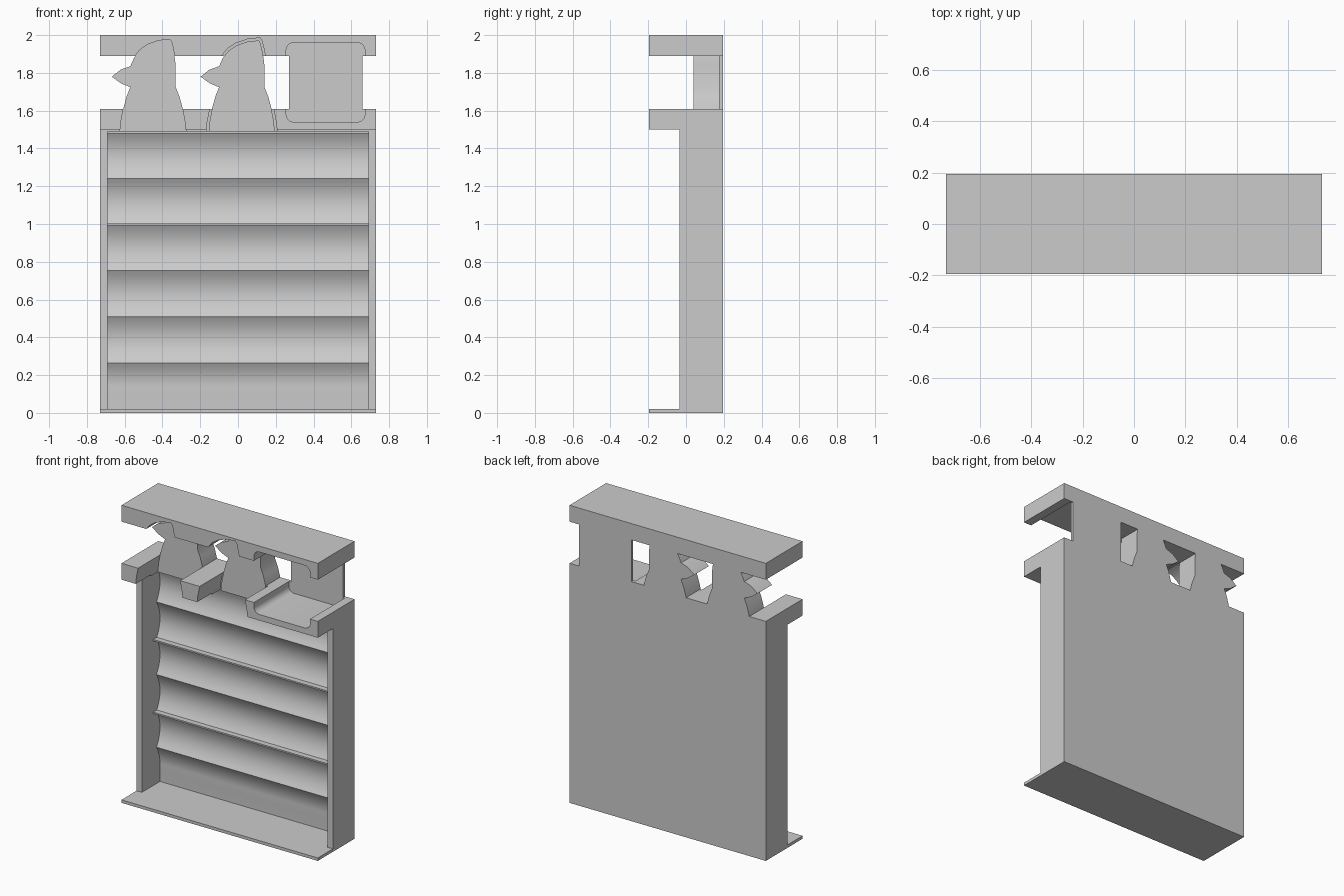
import bpy, bmesh, math
from mathutils import Vector

cube = bpy.data.objects.get("Cube")
if cube:
    bpy.data.objects.remove(cube, do_unlink=True)

grey = bpy.data.materials.new("light_grey")
grey.use_nodes = True
colour = (0.6, 0.6, 0.6, 1)
grey.diffuse_color = colour
grey.node_tree.nodes["Principled BSDF"].inputs["Base Color"].default_value = colour

W, D = 0.73, 0.195       # half width and half depth
INNER = 0.69             # half width of the panel opening
FRAME = -0.035           # front of the side posts


def prism(name, outline, axis, lo, hi):
    """Extrude an outline: (y, z) along x, or (x, z) along y."""
    def place(p, t):
        return Vector((t, p[0], p[1])) if axis == "x" else Vector((p[0], t, p[1]))
    bm = bmesh.new()
    face = bm.faces.new([bm.verts.new(place(p, lo)) for p in outline])
    out = bmesh.ops.extrude_face_region(bm, geom=[face])
    shift = place((0, 0), hi - lo)
    bmesh.ops.translate(bm, vec=shift,
                        verts=[v for v in out["geom"] if isinstance(v, bmesh.types.BMVert)])
    bmesh.ops.recalc_face_normals(bm, faces=bm.faces[:])
    mesh = bpy.data.meshes.new(name)
    bm.to_mesh(mesh)
    bm.free()
    mesh.materials.append(grey)
    obj = bpy.data.objects.new(name, mesh)
    bpy.context.collection.objects.link(obj)
    return obj


def box(name, x0, x1, y0, y1, z0, z1):
    return prism(name, [(x0, z0), (x1, z0), (x1, z1), (x0, z1)], "y", y0, y1)


def smooth(obj):
    bpy.ops.object.select_all(action="DESELECT")
    obj.select_set(True)
    bpy.context.view_layer.objects.active = obj
    bpy.ops.object.shade_smooth_by_angle(angle=math.radians(25))


def carve(obj, cutters):
    for cutter in cutters:
        mod = obj.modifiers.new("cut", "BOOLEAN")
        mod.operation, mod.solver, mod.object = "DIFFERENCE", "EXACT", cutter
        bpy.context.view_layer.objects.active = obj
        bpy.ops.object.modifier_apply(modifier=mod.name)


def rounded_rect(x0, x1, z0, z1, r, steps=5):
    pts = []
    corners = [(x1 - r, z1 - r), (x0 + r, z1 - r), (x0 + r, z0 + r), (x1 - r, z0 + r)]
    for i, (cx, cz) in enumerate(corners):
        for k in range(steps + 1):
            a = math.pi / 2 * (i + k / steps)
            pts.append((cx + r * math.cos(a), cz + r * math.sin(a)))
    return pts


# Bird silhouette, measured from its own centre line
bird = [(-0.175, 1.49), (-0.169, 1.55), (-0.155, 1.62), (-0.138, 1.68), (-0.12, 1.724),
        (-0.17, 1.745), (-0.218, 1.78), (-0.17, 1.818), (-0.12, 1.835), (-0.1, 1.88),
        (-0.07, 1.917), (-0.03, 1.945), (0.03, 1.966), (0.09, 1.972), (0.1, 1.955),
        (0.112, 1.9), (0.12, 1.84), (0.12, 1.725), (0.14, 1.675), (0.155, 1.62),
        (0.168, 1.55), (0.175, 1.49)]


def bird_outline(cx, grow_x=1.0, grow_z=1.0):
    return [(cx + x * grow_x, 1.7 + (z - 1.7) * grow_z) for x, z in bird]


# Top beam and shelf
top_beam = box("top_beam", -W, W, -D, D, 1.89, 2.0)
shelf = prism("shelf", [(-D, 1.5), (FRAME, 1.5), (FRAME, 1.49), (D, 1.49), (D, 1.61), (-D, 1.61)],
              "x", -W, W)

# Recesses cut from the front
bird_centres = [-0.45, 0.02]
cutters = [
    prism("cutter_first", bird_outline(bird_centres[0], 1.0, 1.02), "y", -0.3, 0.045),
    prism("cutter_second", bird_outline(bird_centres[1], 1.08, 1.05), "y", -0.3, 0.05),
    prism("cutter_rounded", rounded_rect(0.255, 0.672, 1.54, 1.96, 0.04), "y", -0.3, 0.175),
]
for part in (top_beam, shelf):
    carve(part, cutters)
    smooth(part)
for cutter in cutters:
    bpy.data.objects.remove(cutter, do_unlink=True)

# Bird shaped pillars and the thin panel beside them
for side, cx in zip(("right", "middle"), bird_centres):
    smooth(prism("bird_pillar_" + side, bird_outline(cx), "y", 0.04, D))
box("thin_panel", 0.27, 0.66, 0.175, D, 1.58, 1.92)

# Side posts and floor
for side, s in (("left", 1), ("right", -1)):
    box("side_post_" + side, min(s * INNER, s * W), max(s * INNER, s * W), FRAME, D, 0.02, 1.49)
box("floor_plate", -W, W, -D, D, 0, 0.02)

# Scalloped back panel: hollow bands meeting at forward ridges, flat skirting below
TOP, BANDS = 1.485, 6
pitch = (TOP - 0.02) / BANDS
profile = [(D, 0.02), (0.157, 0.02), (0.157, 0.1)]
for band in range(BANDS):
    for k in range(13):
        t = k / 12
        z = 0.02 + pitch * (band + t)
        if z > 0.105 and (k > 0 or band == 0):
            profile.append((0.12 + 0.037 * 4 * t * (1 - t), z))
profile += [(0.12, 1.49), (D, 1.49)]
smooth(prism("scalloped_panel", profile, "x", -INNER, INNER))

# Thin fins between the panels
for i in range(1, 4):
    z = 0.02 + pitch * 2 * i
    box(f"fin_{i}", -INNER, INNER, 0.085, 0.15, z - 0.005, z + 0.005)
